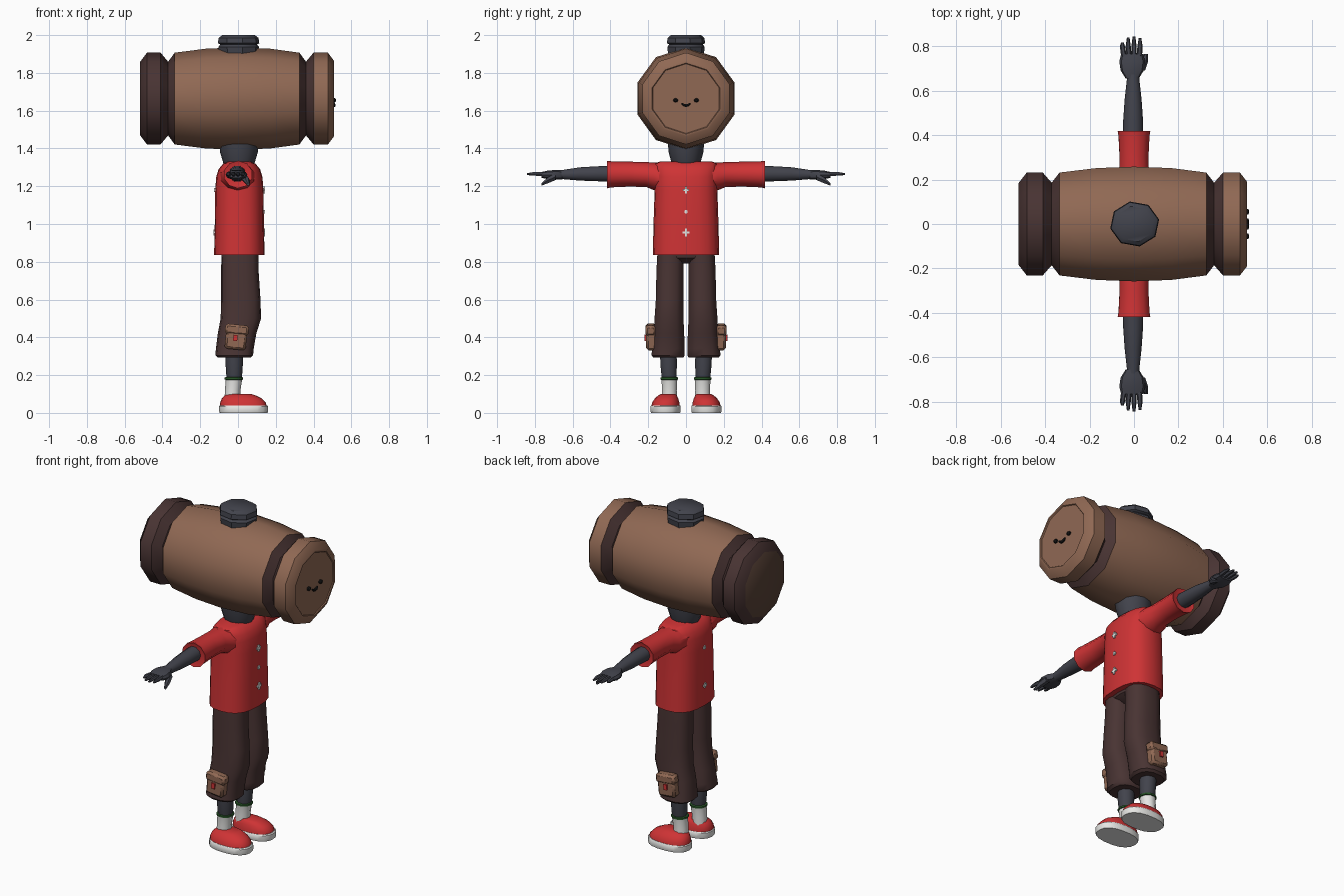
import bpy, bmesh, math
from mathutils import Vector


def mat(name, r, g, b):
    m = bpy.data.materials.new(name)
    m.diffuse_color = (r, g, b, 1)
    return m


BROWN = mat("wood brown", .28, .14, .088)
DARK = mat("dark brown", .066, .034, .033)
UMBER = mat("umber", .10, .055, .038)
RED = mat("red", .62, .033, .035)
GREY = mat("slate grey", .054, .056, .072)
WHITE = mat("white", .8, .8, .78)
GREEN = mat("green", .02, .09, .02)
BLACK = mat("black", .008, .008, .008)


def ring(c, axis, ra, rb, n=12, phase=0.0, p=2.0):
    """Superellipse ring around c, perpendicular to a main axis."""
    pts = []
    for i in range(n):
        t = phase + 2 * math.pi * i / n
        a, b = math.cos(t), math.sin(t)
        a = math.copysign(abs(a) ** (2 / p), a) * ra
        b = math.copysign(abs(b) ** (2 / p), b) * rb
        off = {'x': (0, a, b), 'y': (a, 0, b), 'z': (a, b, 0)}[axis]
        pts.append(Vector(c) + Vector(off))
    return pts


def loft(name, rings, mats, bands=None):
    """Skin rings with quads; bands gives the material of each band, then of both end caps."""
    bm = bmesh.new()
    vs = [[bm.verts.new(p) for p in r] for r in rings]
    n = len(vs[0])
    bands = bands or [0] * (len(rings) + 1)
    for k in range(len(vs) - 1):
        for i in range(n):
            j = (i + 1) % n
            bm.faces.new((vs[k][i], vs[k][j], vs[k + 1][j], vs[k + 1][i])).material_index = bands[k]
    bm.faces.new(vs[0]).material_index = bands[-2]
    bm.faces.new(vs[-1]).material_index = bands[-1]
    bmesh.ops.recalc_face_normals(bm, faces=bm.faces)
    me = bpy.data.meshes.new(name)
    bm.to_mesh(me)
    bm.free()
    for m in mats:
        me.materials.append(m)
    ob = bpy.data.objects.new(name, me)
    bpy.context.collection.objects.link(ob)
    return ob


def tube(name, pts, radii, m, axis, n=6):
    return loft(name, [ring(p, axis, r, r, n) for p, r in zip(pts, radii)], [m])


def box(name, c, size, m, bevel=0.0, rot=0.0):
    x, y, z = (s / 2 for s in size)
    q = [(-x, -z), (x, -z), (x, z), (-x, z)]
    ob = loft(name, [[Vector((a, s * y, b)) for a, b in q] for s in (-1, 1)], [m])
    ob.location = c
    ob.rotation_euler.y = rot
    if bevel:
        mod = ob.modifiers.new("bevel", 'BEVEL')
        mod.width, mod.segments = bevel, 1
    return ob


# barrel head: stations along x (x, radius)
HZ = 1.664
prof = [(-.52, .192), (-.482, .243), (-.41, .243), (-.37, .195), (-.335, .243), (-.17, .264), (0, .271),
        (.17, .264), (.325, .243), (.36, .195), (.40, .243), (.476, .243), (.508, .2), (.508, .188), (.503, .184)]
loft("barrel_head", [ring((x, 0, HZ), 'x', r, r, 10, math.pi / 2) for x, r in prof],
     [BROWN, DARK, UMBER], [1, 1, 1, 1, 0, 0, 0, 0, 1, 1, 0, 0, 0, 0, 2, 0])

# bung on top of the barrel
loft("bung", [ring((0.003, 0, z), 'z', r, r * .92, 8, .2) for z, r in
              [(1.90, .105), (1.938, .11), (1.95, .098), (1.957, .112), (1.985, .108), (2.0, .088)]], [GREY])

# face
for s in (-1, 1):
    loft("eye", [ring((x, s * .055, 1.655), 'x', .013 * k, .011 * k, 8) for x, k in
                 [(.50, 1), (.512, 1), (.518, .5)]], [BLACK])
tube("mouth", [(.509, -.024 + .008 * i, 1.627 + .011 * ((i - 3) / 3) ** 2) for i in range(7)],
     [.005, .008, .008, .008, .008, .008, .005], BLACK, 'y')

# neck
loft("neck", [ring((.005, 0, z), 'z', r, r * .92, 12) for z, r in
              [(1.28, .07), (1.33, .085), (1.38, .1), (1.44, .105)]], [GREY])

# shirt body
loft("shirt", [ring((.007, 0, z), 'z', rx, ry, 20, 0, 2.6) for z, rx, ry in
               [(.835, .133, .176), (.86, .133, .175), (1.0, .13, .172), (1.18, .128, .166), (1.25, .122, .168),
                (1.29, .11, .17), (1.32, .085, .165), (1.33, .06, .14)]], [RED])

# buttons, front and back
for x, z, h in [(.137, 1.18, .036), (.137, 1.065, .02), (.139, .955, .04), (-.122, 1.18, .02), (-.124, .955, .03)]:
    box("button", (x, 0, z), (.01, .012, h), WHITE)
    box("button_bar", (x, 0, z), (.01, h * .9, .012), WHITE)

# pants hips
loft("pants_hips", [ring((.01, 0, z), 'z', rx, ry, 16, 0, 2.5) for z, rx, ry in
                    [(.79, .05, .05), (.82, .095, .145), (.88, .105, .16)]], [DARK])

for s in (-1, 1):
    # sleeve
    loft("sleeve", [ring((0, s * y, z), 'y', rx, rz, 10, .3) for y, rx, rz, z in
                    [(.10, .10, .075, 1.25), (.17, .085, .073, 1.252), (.21, .069, .066, 1.262),
                     (.30, .068, .066, 1.264), (.395, .073, .069, 1.263), (.418, .077, .073, 1.262),
                     (.412, .06, .056, 1.262)]], [RED])
    # arm
    loft("arm", [ring((-.004, s * y, z), 'y', rx, rz, 10) for y, rx, rz, z in
                 [(.36, .046, .045, 1.266), (.46, .045, .042, 1.266), (.56, .038, .037, 1.265),
                  (.65, .028, .026, 1.262), (.70, .028, .024, 1.26)]], [GREY])
    # palm
    loft("palm", [ring((-.008, s * y, 1.26), 'y', rx, rz, 10, 0, 2.4) for y, rx, rz in
                  [(.655, .03, .025), (.69, .052, .027), (.73, .058, .024), (.765, .05, .016)]], [GREY])
    # fingers and thumb
    for x, tip in [(-.052, .815), (-.026, .838), (0, .843), (.027, .835)]:
        tube("finger", [(x * .85, s * .745, 1.262), (x, s * .80, 1.266), (x, s * tip, 1.264)],
             [.013, .0115, .006], GREY, 'y')
    tube("thumb", [(.03, s * .69, 1.25), (.045, s * .73, 1.232), (.054, s * .765, 1.21)],
         [.02, .018, .008], GREY, 'y')

    # pants leg
    loft("pants_leg", [ring((x, s * y, z), 'z', rx, ry, 14, 0, 2.6) for z, x, y, rx, ry in
                       [(.292, -.02, .093, .085, .08), (.305, -.02, .095, .10, .09), (.34, -.017, .093, .10, .087),
                        (.42, -.005, .09, .102, .082), (.50, .015, .09, .107, .078), (.60, .015, .087, .104, .074),
                        (.75, .01, .085, .099, .073), (.86, .01, .082, .098, .07)]], [DARK])
    # leg pocket with flap and clasp
    box("pocket", (-.01, s * .183, .398), (.112, .055, .125), BROWN, .012, .1)
    box("pocket_flap", (-.006, s * .187, .44), (.125, .056, .055), BROWN, .012, .1)
    box("pocket_clasp", (-.014, s * .212, .397), (.022, .014, .032), RED, 0, .1)

    # lower leg, sock and green trim
    loft("lower_leg", [ring((-.02, s * y, z), 'z', r, r, 10) for z, y, r in
                       [(.15, .088, .036), (.2, .09, .042), (.26, .092, .046), (.34, .094, .046)]], [GREY])
    loft("sock", [ring((x, s * .088, z), 'z', r, r, 10) for z, x, r in
                  [(.06, -.03, .042), (.12, -.028, .041), (.165, -.023, .043), (.18, -.022, .045)]], [WHITE])
    loft("sock_trim", [ring((-.022, s * .088, z), 'z', r, r, 10) for z, r in
                       [(.174, .042), (.177, .049), (.187, .049), (.19, .042)]], [GREEN])

    # shoe: sole and upper
    loft("shoe_sole", [ring((.03, s * .108, z), 'z', rx, ry, 18, 0, 2.4) for z, rx, ry in
                       [(0, .127, .078), (.01, .13, .081), (.035, .13, .081), (.04, .124, .077)]], [WHITE])
    loft("shoe_upper", [ring((x, s * y, z), 'z', rx, ry, 18, 0, 2.4) for z, x, y, rx, ry in
                        [(.035, .028, .108, .123, .076), (.055, .027, .107, .121, .073),
                         (.078, .02, .103, .105, .062), (.093, .012, .097, .08, .049),
                         (.1, .01, .094, .06, .038)]], [RED])

# smooth shading with sharp edges kept
for ob in bpy.context.scene.objects:
    ob.select_set(True)
    bpy.context.view_layer.objects.active = ob
bpy.ops.object.shade_smooth_by_angle(angle=math.radians(40))
